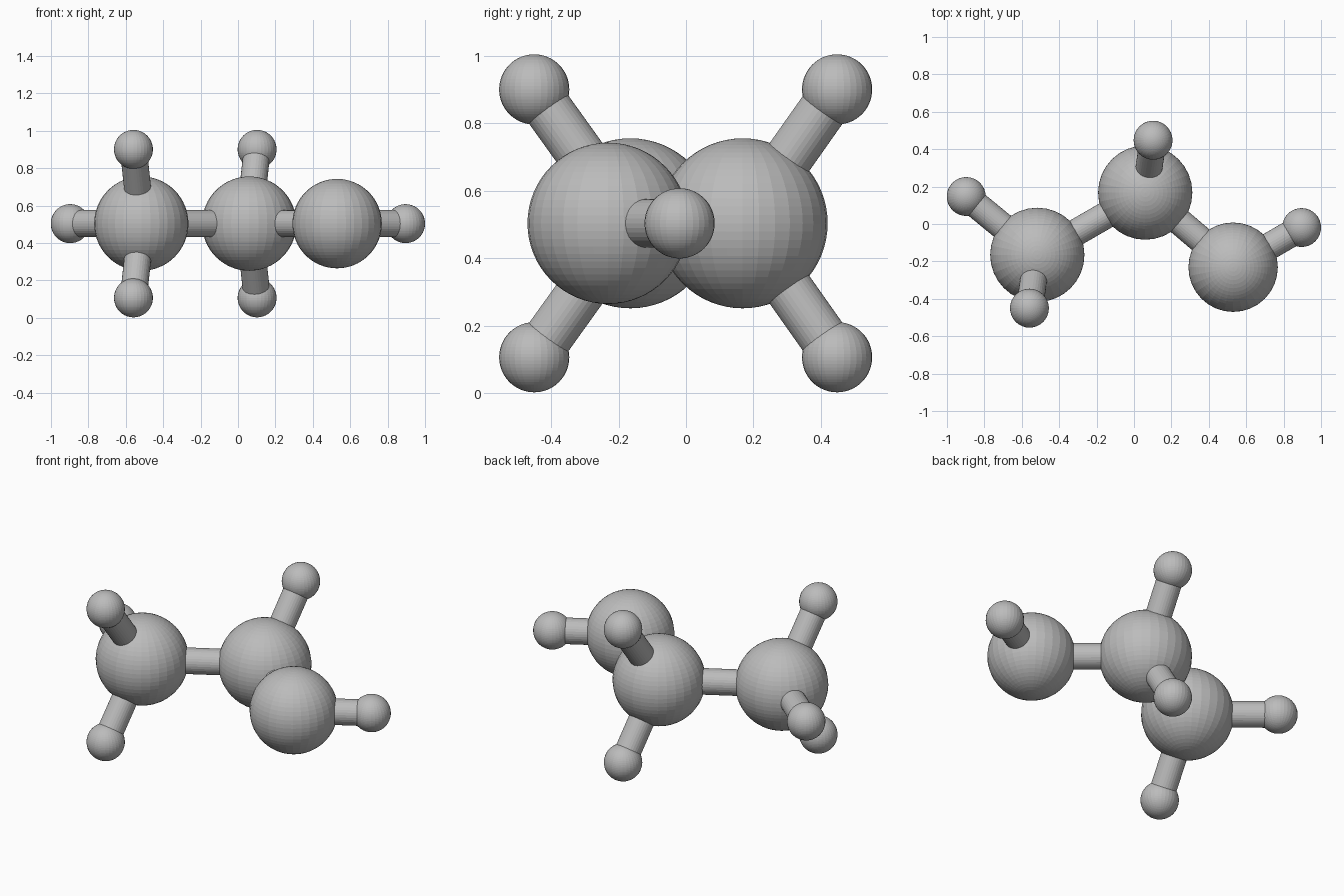
import bpy
from mathutils import Vector

cube = bpy.data.objects.get("Cube")
if cube:
    bpy.data.objects.remove(cube, do_unlink=True)

# One plain grey for the whole model
grey = bpy.data.materials.new("plain_grey")
grey.use_nodes = True
colour = (0.5, 0.5, 0.5, 1)
grey.diffuse_color = colour
grey.node_tree.nodes["Principled BSDF"].inputs["Base Color"].default_value = colour

MID = 0.504      # height of the main plane
RISE = 0.397     # offset of the raised and lowered small balls
BIG, MEDIUM, SMALL, ROD = 0.252, 0.239, 0.104, 0.072


def finish(name):
    obj = bpy.context.object
    obj.name = name
    obj.data.materials.append(grey)
    return obj


def ball(name, centre, radius):
    bpy.ops.mesh.primitive_uv_sphere_add(
        segments=32, ring_count=32, radius=radius, location=centre)
    finish(name)


def rod(name, start, end):
    axis = end - start
    bpy.ops.mesh.primitive_cylinder_add(
        vertices=32, radius=ROD, depth=axis.length, location=(start + end) / 2)
    obj = finish(name)
    obj.rotation_euler = axis.to_track_quat('Z', 'Y').to_euler()


# Ball centres and sizes
balls = {
    "right_ball": (Vector((-0.517, -0.165, MID)), BIG),
    "middle_ball": (Vector((0.06, 0.168, MID)), BIG),
    "left_ball": (Vector((0.53, -0.231, MID)), MEDIUM),
    "right_end_ball": (Vector((-0.897, 0.147, MID)), SMALL),
    "left_end_ball": (Vector((0.896, -0.019, MID)), SMALL),
}
for level, sign in (("upper", 1), ("lower", -1)):
    z = MID + sign * RISE
    balls[level + "_front_ball"] = (Vector((-0.559, -0.45, z)), SMALL)
    balls[level + "_back_ball"] = (Vector((0.102, 0.448, z)), SMALL)

for name, (centre, radius) in balls.items():
    ball(name, centre, radius)

# Connecting rods
links = [
    ("right_ball", "middle_ball"),
    ("middle_ball", "left_ball"),
    ("right_ball", "right_end_ball"),
    ("left_ball", "left_end_ball"),
    ("right_ball", "upper_front_ball"),
    ("right_ball", "lower_front_ball"),
    ("middle_ball", "upper_back_ball"),
    ("middle_ball", "lower_back_ball"),
]
for a, b in links:
    rod(a.replace("ball", "to_") + b.replace("ball", "rod"), balls[a][0], balls[b][0])
